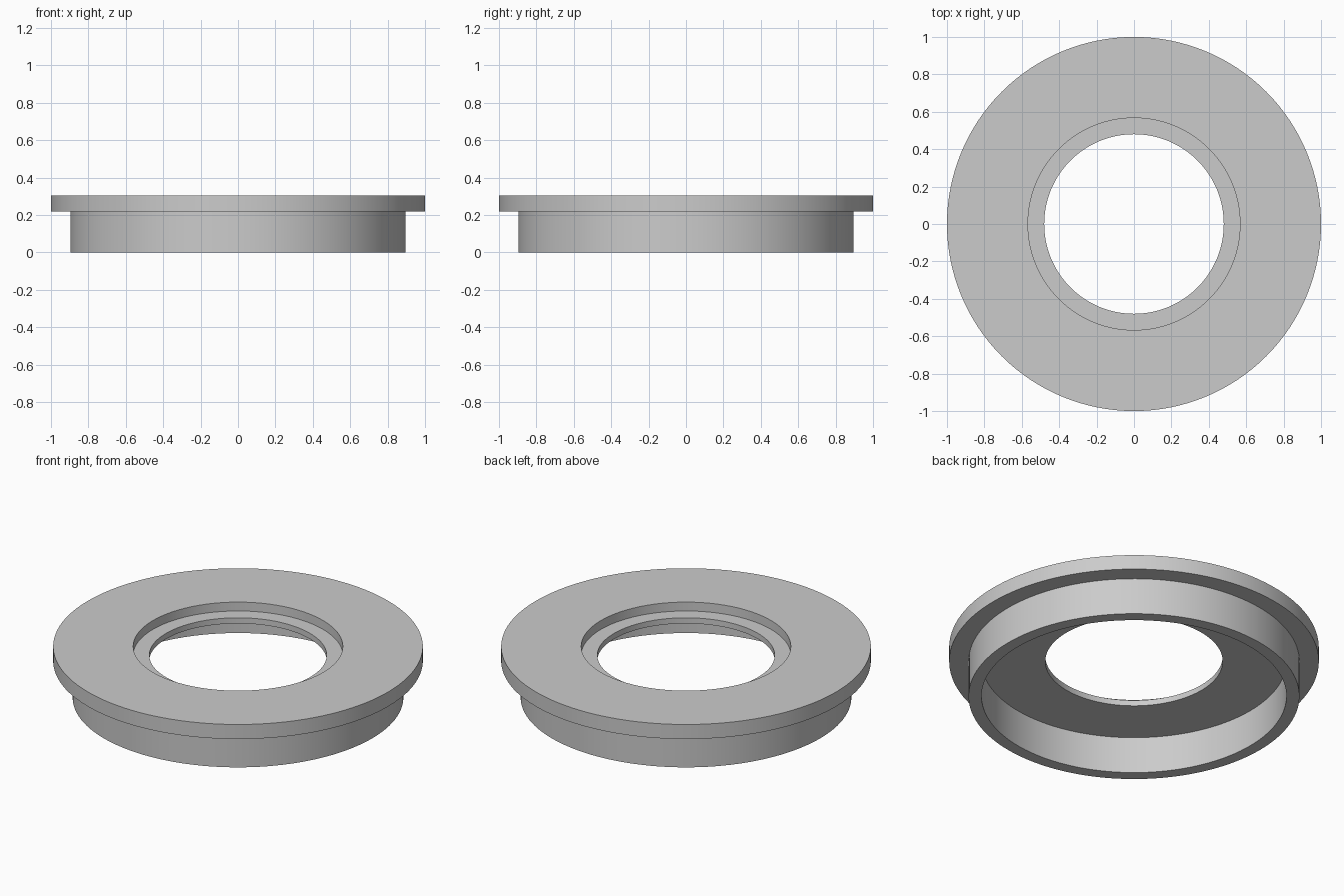
import bpy
import math

SEGMENTS = 128

cube = bpy.data.objects.get("Cube")
if cube:
    bpy.data.objects.remove(cube, do_unlink=True)

# Plain grey material
grey = bpy.data.materials.new("plain_grey")
grey.use_nodes = True
colour = (0.6, 0.6, 0.6, 1.0)
grey.diffuse_color = colour
grey.node_tree.nodes["Principled BSDF"].inputs["Base Color"].default_value = colour


def turned_ring(name, profile, material):
    """Revolve a closed (radius, height) profile around the z axis."""
    count = len(profile)
    verts, faces = [], []
    for i in range(SEGMENTS):
        angle = math.tau * i / SEGMENTS
        verts += [(r * math.cos(angle), r * math.sin(angle), z) for r, z in profile]
        here, there = i * count, (i + 1) % SEGMENTS * count
        for j in range(count):
            k = (j + 1) % count
            faces.append((here + j, there + j, there + k, here + k))
    mesh = bpy.data.meshes.new(name)
    mesh.from_pydata(verts, [], faces)
    mesh.materials.append(material)
    obj = bpy.data.objects.new(name, mesh)
    bpy.context.collection.objects.link(obj)
    bpy.ops.object.select_all(action="DESELECT")
    obj.select_set(True)
    bpy.context.view_layer.objects.active = obj
    bpy.ops.object.shade_smooth_by_angle(angle=math.radians(30))
    return obj


# Heights of the flange underside, recessed seat and top
under, seat, top = 0.218, 0.252, 0.305

# Flanged collar: skirt, wide flange, stepped bore, hollow underside
turned_ring("flanged_collar", [
    (0.825, 0), (0.895, 0),          # skirt foot
    (0.895, under), (1, under),      # flange underside
    (1, top), (0.567, top),          # flange top
    (0.567, seat), (0.48, seat),     # recessed seat
    (0.48, under), (0.825, under),   # bore and inner ceiling
], grey)
